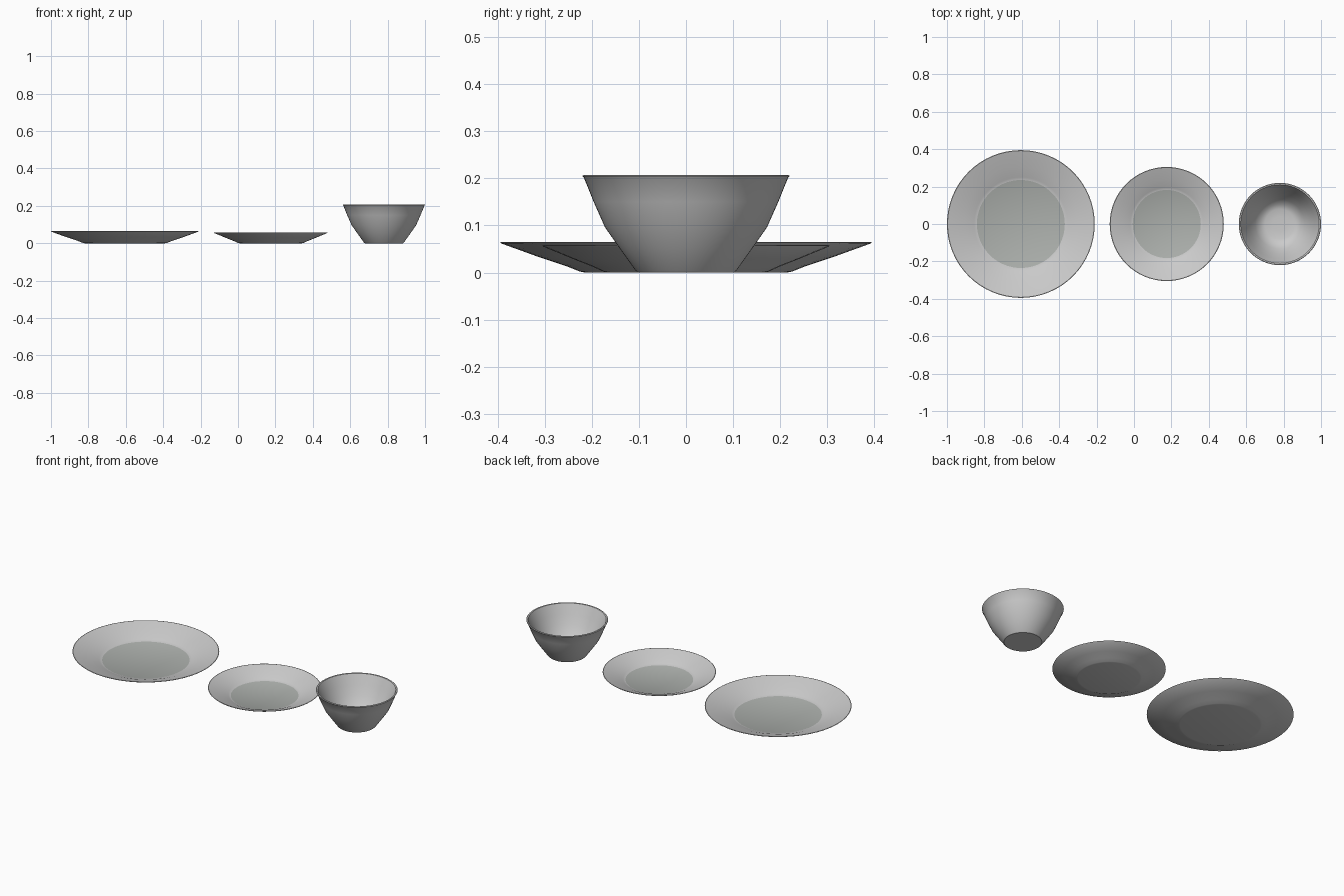
import bpy, bmesh, math

if "Cube" in bpy.data.objects:
    bpy.data.objects.remove(bpy.data.objects["Cube"])

glaze = bpy.data.materials.new("floor_grey")
glaze.diffuse_color = (0.42, 0.44, 0.42, 1)
glaze.use_nodes = True
glaze.node_tree.nodes["Principled BSDF"].inputs["Base Color"].default_value = glaze.diffuse_color
body = bpy.data.materials.new("body_grey")
body.diffuse_color = (0.8, 0.8, 0.8, 1)
body.use_nodes = True
body.node_tree.nodes["Principled BSDF"].inputs["Base Color"].default_value = body.diffuse_color


def lathe(name, x, profile, floor_coloured=False, sides=64):
    """Revolve a profile (underside edge to inner floor edge) and cap both ends."""
    bm = bmesh.new()
    rings = []
    for r, z in profile:
        rings.append([bm.verts.new((r * math.cos(2 * math.pi * i / sides),
                                    r * math.sin(2 * math.pi * i / sides), z))
                      for i in range(sides)])
    for a, b in zip(rings, rings[1:]):
        for i in range(sides):
            j = (i + 1) % sides
            bm.faces.new((a[i], a[j], b[j], b[i]))
    bm.faces.new(rings[0][::-1])
    floor = bm.faces.new(rings[-1])
    bm.normal_update()
    if floor_coloured:
        floor.material_index = 1
    mesh = bpy.data.meshes.new(name)
    bm.to_mesh(mesh)
    bm.free()
    if floor_coloured:
        mesh.materials.append(body)
        mesh.materials.append(glaze)
    obj = bpy.data.objects.new(name, mesh)
    obj.location.x = x
    bpy.context.collection.objects.link(obj)
    bpy.ops.object.select_all(action='DESELECT')
    obj.select_set(True)
    bpy.context.view_layer.objects.active = obj
    bpy.ops.object.shade_smooth_by_angle(angle=math.radians(35))
    return obj


# Dinner plate
lathe("dinner_plate", -0.605, [
    (0.215, 0), (0.225, 0.002), (0.25, 0.012), (0.31, 0.032), (0.393, 0.062),
    (0.395, 0.064), (0.392, 0.065), (0.305, 0.039), (0.25, 0.018), (0.235, 0.012)], True)

# Side plate
lathe("side_plate", 0.175, [
    (0.167, 0), (0.175, 0.002), (0.197, 0.012), (0.24, 0.029), (0.303, 0.055),
    (0.305, 0.057), (0.302, 0.058), (0.235, 0.035), (0.195, 0.017), (0.182, 0.011)], True)

# Bowl with a thick wall and rounded inside
lathe("bowl", 0.78, [
    (0.102, 0), (0.107, 0.004), (0.142, 0.053), (0.172, 0.096), (0.196, 0.15),
    (0.217, 0.202), (0.22, 0.205), (0.217, 0.207), (0.21, 0.206), (0.184, 0.15),
    (0.16, 0.1), (0.132, 0.057), (0.105, 0.026), (0.08, 0.018), (0.04, 0.015)])
